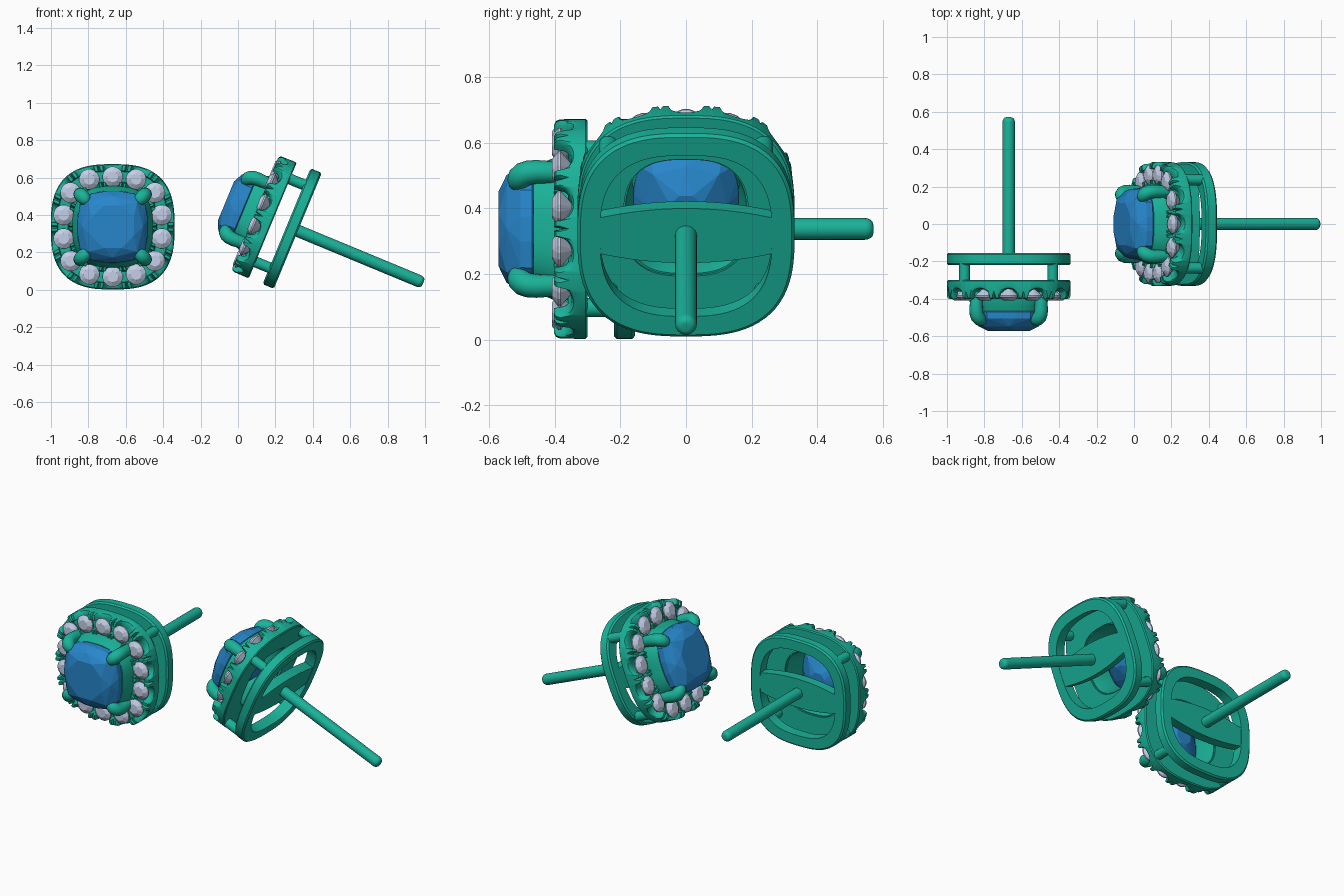
import bpy, bmesh
from math import pi, sin, cos, sqrt, radians
from mathutils import Vector, Matrix

if "Cube" in bpy.data.objects:
    bpy.data.objects.remove(bpy.data.objects["Cube"])


def material(name, colour):
    m = bpy.data.materials.new(name)
    m.diffuse_color = (*colour, 1)
    m.use_nodes = True
    m.node_tree.nodes["Principled BSDF"].inputs["Base Color"].default_value = m.diffuse_color
    return m


METAL = material("green metal", (0.01, 0.45, 0.32))
BLUE = material("blue gem", (0.02, 0.24, 0.60))
PALE = material("pale gem", (0.55, 0.62, 0.80))

# Placement of the two earrings: one faces front, one lies tilted on its rim
s, c = sin(radians(22.5)), cos(radians(22.5))
PLACES = {
    "left": Matrix.Translation((-0.67, 0, 0.337)),
    "right": Matrix(((0, c, s, 0.463), (-1, 0, 0, 0), (0, -s, c, 0.256), (0, 0, 0, 1))),
}


def place(name, bm, mat, smooth=True):
    """Make one mesh and place it in both earrings."""
    bmesh.ops.recalc_face_normals(bm, faces=bm.faces)
    me = bpy.data.meshes.new(name)
    bm.to_mesh(me)
    bm.free()
    me.materials.append(mat)
    for side, matrix in PLACES.items():
        ob = bpy.data.objects.new(side + "_" + name, me)
        bpy.context.collection.objects.link(ob)
        ob.matrix_world = matrix
    if smooth:
        bpy.ops.object.select_all(action='DESELECT')
        ob.select_set(True)
        bpy.context.view_layer.objects.active = ob
        bpy.ops.object.shade_smooth_by_angle(angle=radians(35))


def loft(bm, loops, ring=False):
    """Skin closed loops; either cap the ends or join last to first."""
    rows = [[bm.verts.new(p) for p in loop] for loop in loops]
    n = len(rows[0])
    for i in range(len(rows) - (0 if ring else 1)):
        a, b = rows[i], rows[(i + 1) % len(rows)]
        for j in range(n):
            k = (j + 1) % n
            bm.faces.new((a[j], a[k], b[k], b[j]))
    if not ring:
        bm.faces.new(rows[0])
        bm.faces.new(rows[-1][::-1])


def tube(bm, path, radii, side, n=16):
    """Round bar along a planar path whose plane is square to side."""
    loops = []
    for i, p in enumerate(path):
        t = (path[min(i + 1, len(path) - 1)] - path[max(i - 1, 0)]).normalized()
        up = t.cross(side)
        loops.append([p + radii[i] * (side * cos(2 * pi * j / n) + up * sin(2 * pi * j / n))
                      for j in range(n)])
    loft(bm, loops)


def cushion(r, y, a, n=2.75):
    """Point on a rounded-square outline."""
    k = r / (abs(cos(a)) ** n + abs(sin(a)) ** n) ** (1 / n)
    return Vector((k * cos(a), y, 1.012 * k * sin(a)))


def even_angles(count):
    """Angles, from the top, giving equal steps along the cushion outline."""
    fine = [pi / 2 + 2 * pi * i / 4000 for i in range(4001)]
    run = [0]
    for a, b in zip(fine, fine[1:]):
        run.append(run[-1] + (cushion(1, 0, a) - cushion(1, 0, b)).length)
    out, j = [], 0
    for i in range(count):
        while run[j] < run[-1] * i / count:
            j += 1
        out.append(fine[j])
    return out


def band(name, profile, angles):
    """Sweep a (radius, y) profile round the cushion outline."""
    bm = bmesh.new()
    loft(bm, [[cushion(r, y, a) for r, y in profile(i)] for i, a in enumerate(angles)], True)
    place(name, bm, METAL)


def gem(bm, rings):
    """Faceted stone as the hull of its rings."""
    vs = [bm.verts.new(p) for p in rings]
    res = bmesh.ops.convex_hull(bm, input=vs)
    junk = [v for v in vs if v.is_valid and not v.link_faces]
    bmesh.ops.delete(bm, geom=junk, context='VERTS')


STONES, STEP = 14, 20
halo_angles = even_angles(STONES * STEP)
plain_angles = even_angles(96)


# Halo: notched walls round each small stone, split claws between them
def halo_profile(i):
    q = (i % STEP) / STEP
    q = min(q, 1 - q)
    if q < 0.33:
        h = -0.39 + 0.042 * sqrt(1 - (q / 0.33) ** 2)
    else:
        h = -0.375 if q > 0.47 else -0.402
    mid = max(h, -0.36)
    return [(0.19, -0.30), (0.325, -0.30), (0.331, -0.306), (0.331, h + 0.018),
            (0.326, h + 0.006), (0.315, h), (0.296, h), (0.292, mid),
            (0.238, mid), (0.234, h), (0.20, h), (0.19, h + 0.01)]


band("halo", halo_profile, halo_angles)

# Rear frame and the cup that holds the centre stone
band("rear_frame", lambda i: [(0.262, -0.155), (0.322, -0.155), (0.331, -0.164),
     (0.331, -0.211), (0.322, -0.22), (0.262, -0.22)], plain_angles)
band("stone_cup", lambda i: [(0.185, -0.31), (0.215, -0.31), (0.215, -0.40),
     (0.196, -0.445), (0.19, -0.465), (0.165, -0.465), (0.16, -0.43)], plain_angles)

# Corner posts joining halo and rear frame
bm = bmesh.new()
for sx in (-1, 1):
    for sz in (-1, 1):
        tube(bm, [Vector((sx * 0.236, y, sz * 0.24)) for y in (-0.31, -0.21)],
             [0.029, 0.029], Vector((1, 0, 0)))
place("posts", bm, METAL)

# Claws curling over the centre stone
claw = [(0.235, -0.35, 0.032), (0.245, -0.42, 0.034), (0.246, -0.455, 0.036),
        (0.243, -0.48, 0.037), (0.234, -0.497, 0.038), (0.221, -0.507, 0.037),
        (0.205, -0.511, 0.034), (0.19, -0.513, 0.027), (0.18, -0.514, 0.016),
        (0.176, -0.514, 0.005)]
bm = bmesh.new()
for sx in (-1, 1):
    for sz in (-1, 1):
        out = Vector((sx, 0, sz)).normalized()
        side = Vector((sz, 0, -sx)).normalized()
        tube(bm, [out * d + Vector((0, y, 0)) for d, y, r in claw],
             [r for d, y, r in claw], side)
place("claws", bm, METAL)

# Back bar, wider in the middle
bm = bmesh.new()
loops = []
for i in range(17):
    x = -0.28 + 0.035 * i
    h = 0.055 + 0.035 * (1 - (x / 0.28) ** 2)
    loops.append([(x, -0.157, h), (x, -0.157, -h), (x, -0.215, -h), (x, -0.215, h)])
loft(bm, loops)
place("back_bar", bm, METAL)

# Ear pin with rounded tip
bm = bmesh.new()
tip = [(0.545 + 0.026 * sin(t * pi / 12), 0.012 + 0.021 * cos(t * pi / 12)) for t in range(7)]
pin = [(-0.20, 0.033)] + tip
tube(bm, [Vector((0, y, 0)) for y, r in pin], [r for y, r in pin], Vector((1, 0, 0)), 24)
place("ear_pin", bm, METAL)

# Centre stone
bm = bmesh.new()
points = []
for r, y, n, off in ((0.115, -0.571, 8, 0.5), (0.162, -0.547, 8, 0), (0.188, -0.505, 16, 0.5),
                     (0.19, -0.47, 16, 0.5), (0.125, -0.40, 8, 0), (0.05, -0.355, 8, 0.5)):
    points += [cushion(r, y, 2 * pi * (k + off) / n, 3.2) for k in range(n)]
gem(bm, points)
place("centre_stone", bm, BLUE, False)

# Small halo stones
bm = bmesh.new()
for i in range(STONES):
    mid = cushion(0.264, 0, halo_angles[i * STEP])
    points = [mid + Vector((0, -0.335, 0))]
    for r, y, n, off in ((0.03, -0.408, 8, 0), (0.055, -0.39, 16, 0.5), (0.055, -0.382, 16, 0.5)):
        points += [mid + Vector((r * cos(2 * pi * (k + off) / n), y, r * sin(2 * pi * (k + off) / n)))
                   for k in range(n)]
    gem(bm, points)
place("halo_stones", bm, PALE, False)
